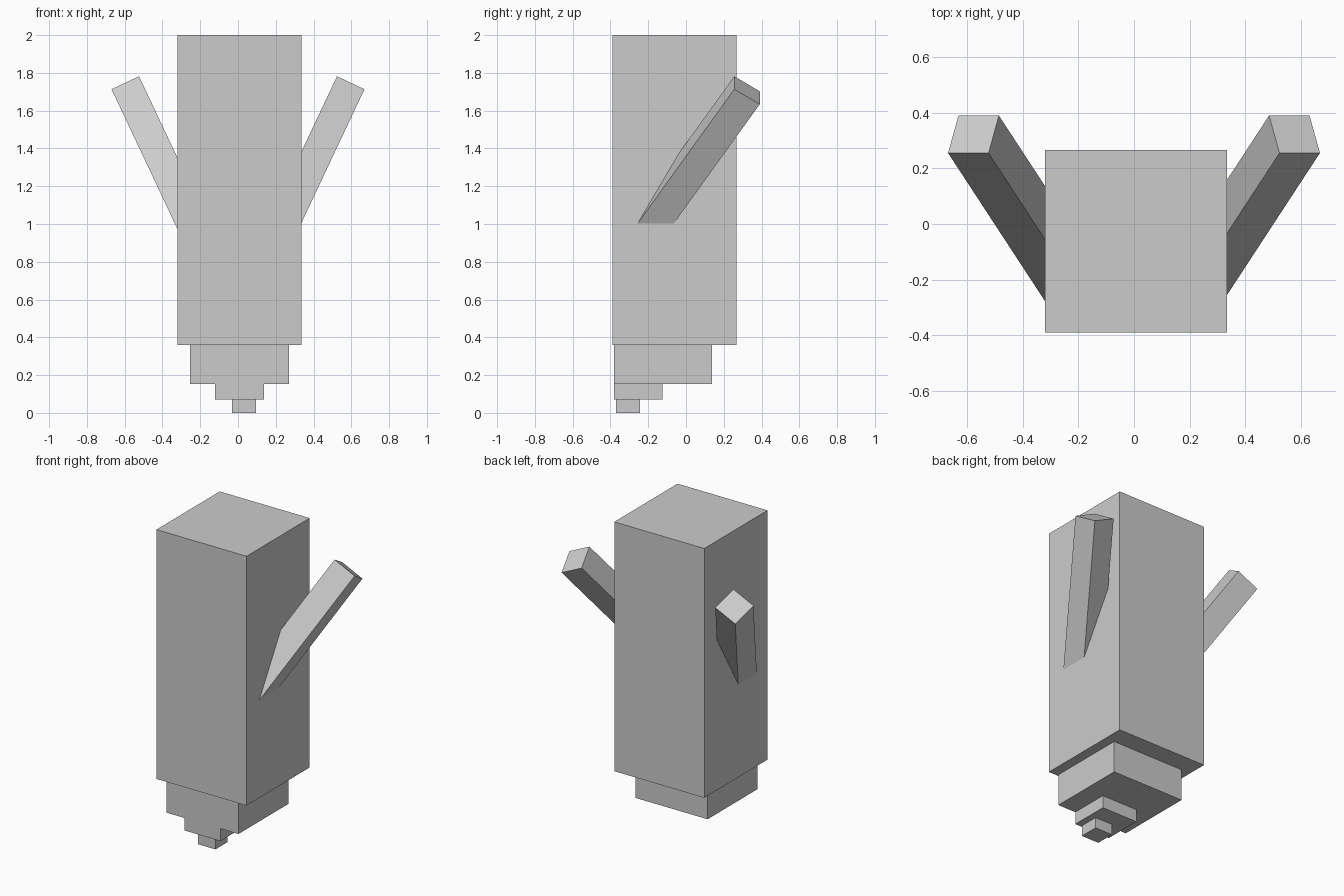
import bpy
import bmesh
from mathutils import Matrix, Vector

cube = bpy.data.objects.get("Cube")
if cube:
    bpy.data.objects.remove(cube, do_unlink=True)

# Single flat colour
grey = bpy.data.materials.new("light_grey")
grey.use_nodes = True
colour = (0.6, 0.6, 0.6, 1.0)
grey.diffuse_color = colour
grey.node_tree.nodes["Principled BSDF"].inputs["Base Color"].default_value = colour


def box(name, matrix):
    """Unit cube placed by a matrix, as a flat shaded object."""
    bm = bmesh.new()
    bmesh.ops.create_cube(bm, size=1.0, matrix=matrix)
    bmesh.ops.recalc_face_normals(bm, faces=bm.faces)
    mesh = bpy.data.meshes.new(name)
    bm.to_mesh(mesh)
    bm.free()
    mesh.materials.append(grey)
    obj = bpy.data.objects.new(name, mesh)
    bpy.context.collection.objects.link(obj)
    return obj


def block(name, low, high):
    """Upright box between two opposite corners."""
    low, high = Vector(low), Vector(high)
    return box(name, Matrix.LocRotScale((low + high) / 2, None, high - low))


# Body and the stepped blocks under it
block("body", (-0.32, -0.39, 0.36), (0.335, 0.267, 2.0))
block("upper_step", (-0.254, -0.38, 0.152), (0.27, 0.138, 0.36))
block("middle_step", (-0.122, -0.38, 0.07), (0.138, -0.124, 0.152))
block("lower_step", (-0.032, -0.37, 0.0), (0.095, -0.243, 0.07))

# Raised square arms, leaning out and back, with their roots inside the body
thickness = 0.161
tip = Vector((0.578, 0.323, 1.708))
reach = Vector((0.337, 0.515, 0.715)) * 1.12
along = reach.normalized()
across = Vector((along.z, 0, -along.x)).normalized()
up = along.cross(across)
turn = Matrix((across, up, along)).transposed().to_4x4()
size = Matrix.Diagonal((thickness, thickness, reach.length, 1))
arm = Matrix.Translation(tip - reach / 2) @ turn @ size
for name, side in (("left_arm", 1), ("right_arm", -1)):
    box(name, Matrix.Diagonal((side, 1, 1, 1)) @ arm)
